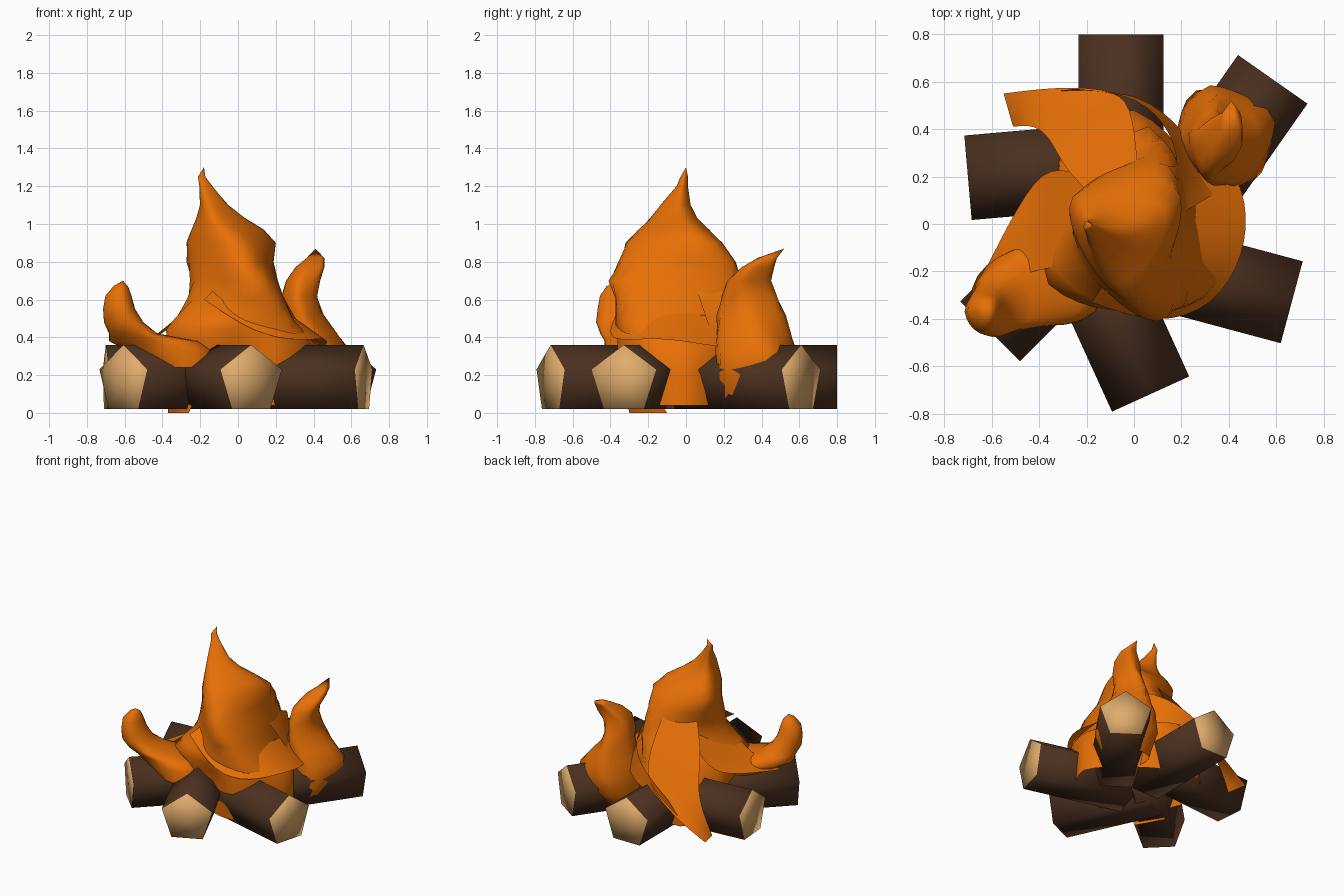
import bpy, bmesh, math
from mathutils import Vector


def material(name, rgb):
    m = bpy.data.materials.new(name)
    m.diffuse_color = (*rgb, 1)
    return m


BARK = material("bark_brown", (0.07, 0.030, 0.014))
WOOD = material("cut_wood_tan", (0.74, 0.41, 0.15))
FIRE = material("flame_orange", (0.82, 0.165, 0.002))


def finish(name, bm, mats):
    bmesh.ops.recalc_face_normals(bm, faces=bm.faces)
    for f in bm.faces:
        f.smooth = True
    me = bpy.data.meshes.new(name)
    bm.to_mesh(me)
    bm.free()
    for m in mats:
        me.materials.append(m)
    ob = bpy.data.objects.new(name, me)
    bpy.context.collection.objects.link(ob)
    return ob


def log(name, x, y, angle, length=0.74):
    """Five-sided log, ridge up, outer end at x, y, pointing along angle."""
    bm = bmesh.new()
    d = Vector((math.cos(angle), math.sin(angle), 0))
    side = Vector((-d.y, d.x, 0))
    end = Vector((x, y, 0.172))
    r, rings, hubs = 0.188, [], []
    for c in (end, end - d * length):
        rings.append([bm.verts.new(c + side * r * math.sin(i * math.tau / 5)
                      + Vector((0, 0, r * math.cos(i * math.tau / 5)))) for i in range(5)])
        hubs.append(bm.verts.new(c))
    for i in range(5):
        j = (i + 1) % 5
        bm.faces.new((rings[0][i], rings[0][j], rings[1][j], rings[1][i]))
        for k in (0, 1):  # only the outer end shows cut wood
            bm.faces.new((rings[k][i], rings[k][j], hubs[k])).material_index = 1 - k
    finish(name, bm, (BARK, WOOD))


def flame(name, rings, tip, lobes=3, twist=2.0, amp=0.1, phase=0.0, skirt=(), n=36):
    """Swirling open-bottomed flame. rings: z, cx, cy, rx, ry from the bottom up."""
    bm = bmesh.new()
    loops = []
    # ragged skirt: radius by direction, evenly spaced round the circle
    for z, radii in skirt:
        loop = []
        for i in range(n):
            p = i / n * len(radii)
            k, t = int(p), p - int(p)
            r = radii[k] * (1 - t) + radii[(k + 1) % len(radii)] * t
            a = i / n * math.tau
            loop.append(bm.verts.new((r * math.cos(a), r * math.sin(a), z)))
        loops.append(loop)
    for z, cx, cy, rx, ry in rings:
        loop = []
        for i in range(n):
            a = i / n * math.tau
            fold = 1 - 2 * abs(math.sin(lobes * (a + twist * z - phase) / 2))  # sharp ridges
            k = 1 + amp * fold
            loop.append(bm.verts.new((cx + rx * k * math.cos(a), cy + ry * k * math.sin(a), z)))
        loops.append(loop)
    top = bm.verts.new(tip)
    for lo, hi in zip(loops, loops[1:]):
        for i in range(n):
            j = (i + 1) % n
            bm.faces.new((lo[i], lo[j], hi[j], hi[i]))
    for i in range(n):
        bm.faces.new((loops[-1][i], loops[-1][(i + 1) % n], top))
    finish(name, bm, (FIRE,))


def tongue(name, pairs):
    """Thin curved sheet of flame between two edge lines."""
    bm = bmesh.new()
    rows = [[bm.verts.new(p) for p in pair] for pair in pairs]
    for a, b in zip(rows, rows[1:]):
        bm.faces.new((a[0], a[1], b[1], b[0]))
    c = sum((v.co for v in bm.verts), Vector()) / len(bm.verts)
    ob = finish(name, bm, (FIRE,))
    # make the sheet face away from the middle of the fire
    f = ob.data.polygons[len(ob.data.polygons) // 2]
    if f.normal.dot(Vector((c.x, c.y, 0.3))) < 0:
        ob.data.flip_normals()
    sub = ob.modifiers.new("curve", "SUBSURF")
    sub.levels = sub.render_levels = 2
    sub.boundary_smooth = "PRESERVE_CORNERS"


# Ring of logs
for i, (x, y, deg) in enumerate([(-0.055, 0.80, 90), (0.585, 0.61, 55), (0.665, -0.33, -15),
                                 (0.07, -0.717, -65.5), (-0.607, -0.453, 225),
                                 (-0.70, 0.195, 185)]):
    log(f"log_{i + 1}", x, y, math.radians(deg))

# Tall central flame with a ragged skirt between the logs
flame("main_flame",
      [(0.44, -0.01, -0.03, 0.36, 0.40), (0.50, 0.00, -0.03, 0.31, 0.39),
       (0.60, 0.02, -0.03, 0.26, 0.36), (0.70, 0.01, -0.05, 0.235, 0.35),
       (0.80, -0.02, -0.02, 0.23, 0.31), (0.90, -0.03, -0.03, 0.235, 0.26),
       (0.97, -0.06, -0.04, 0.19, 0.19), (1.03, -0.10, -0.05, 0.13, 0.125),
       (1.10, -0.135, -0.05, 0.075, 0.08), (1.20, -0.175, -0.02, 0.035, 0.03),
       (1.25, -0.195, -0.01, 0.02, 0.02)],
      (-0.18, 0.0, 1.30), phase=0.3, amp=0.15,
      skirt=[(0.04, [0.46, 0.36, 0.34, 0.38, 0.48, 0.44, 0.34, 0.36, 0.38, 0.30, 0.38, 0.42]),
             (0.20, [0.45, 0.38, 0.36, 0.42, 0.48, 0.42, 0.36, 0.38, 0.36, 0.30, 0.41, 0.43]),
             (0.36, [0.43, 0.38, 0.37, 0.48, 0.48, 0.37, 0.37, 0.40, 0.36, 0.31, 0.42, 0.44])])

# Sheets of flame wrapping round the centre and spilling between the logs
tongue("back_left_tongue",
       [((0.02, 0.18, 0.84), (-0.14, 0.08, 0.80)), ((0.00, 0.46, 0.56), (-0.30, 0.24, 0.54)),
        ((-0.06, 0.57, 0.38), (-0.35, 0.36, 0.38)), ((-0.32, 0.58, 0.18), (-0.42, 0.42, 0.24)),
        ((-0.55, 0.55, 0.05), (-0.51, 0.41, 0.04))])
tongue("left_tongue",
       [((-0.08, 0.12, 0.72), (-0.10, -0.10, 0.72)), ((-0.32, 0.27, 0.48), (-0.30, -0.18, 0.52)),
        ((-0.45, 0.16, 0.38), (-0.46, -0.20, 0.39)), ((-0.63, -0.20, 0.34), (-0.61, -0.28, 0.31))])
tongue("back_collar",
       [((-0.25, 0.57, 0.30), (-0.32, 0.56, 0.20)), ((-0.02, 0.55, 0.46), (-0.02, 0.57, 0.34)),
        ((0.13, 0.44, 0.57), (0.16, 0.45, 0.34)), ((0.20, 0.26, 0.66), (0.28, 0.30, 0.36)),
        ((0.16, 0.02, 0.76), (0.36, 0.14, 0.40))])
tongue("right_collar",
       [((-0.10, -0.22, 0.68), (-0.18, -0.33, 0.60)), ((0.04, -0.30, 0.60), (0.10, -0.43, 0.41)),
        ((0.20, -0.24, 0.56), (0.34, -0.35, 0.38)), ((0.26, -0.10, 0.54), (0.47, -0.13, 0.40)),
        ((0.26, 0.08, 0.52), (0.48, 0.10, 0.36)), ((0.24, 0.20, 0.50), (0.40, 0.26, 0.34))])
tongue("front_ground_tongue",
       [((-0.14, -0.24, 0.34), (-0.30, -0.10, 0.34)), ((-0.20, -0.33, 0.14), (-0.38, -0.20, 0.14)),
        ((-0.26, -0.30, 0.0), (-0.37, -0.10, 0.0))])

# Small flame curling out over the front left log
flame("left_flame",
      [(0.24, -0.28, -0.25, 0.15, 0.18), (0.33, -0.36, -0.25, 0.23, 0.19),
       (0.38, -0.44, -0.27, 0.24, 0.17), (0.42, -0.55, -0.32, 0.13, 0.14),
       (0.48, -0.60, -0.36, 0.105, 0.12), (0.55, -0.625, -0.37, 0.085, 0.10),
       (0.62, -0.63, -0.375, 0.07, 0.08), (0.67, -0.62, -0.37, 0.04, 0.05)],
      (-0.61, -0.37, 0.70), amp=0.06, n=20)

# Small flame rising over the back right log
flame("right_flame",
      [(0.06, 0.33, 0.31, 0.16, 0.14), (0.20, 0.38, 0.37, 0.22, 0.21),
       (0.33, 0.38, 0.37, 0.21, 0.21), (0.42, 0.36, 0.36, 0.16, 0.19),
       (0.52, 0.335, 0.345, 0.11, 0.17), (0.62, 0.325, 0.335, 0.09, 0.14),
       (0.70, 0.345, 0.335, 0.09, 0.115), (0.77, 0.38, 0.38, 0.08, 0.09),
       (0.82, 0.41, 0.43, 0.05, 0.055)],
      (0.41, 0.52, 0.87), lobes=4, amp=0.09, phase=1.0, n=24)
